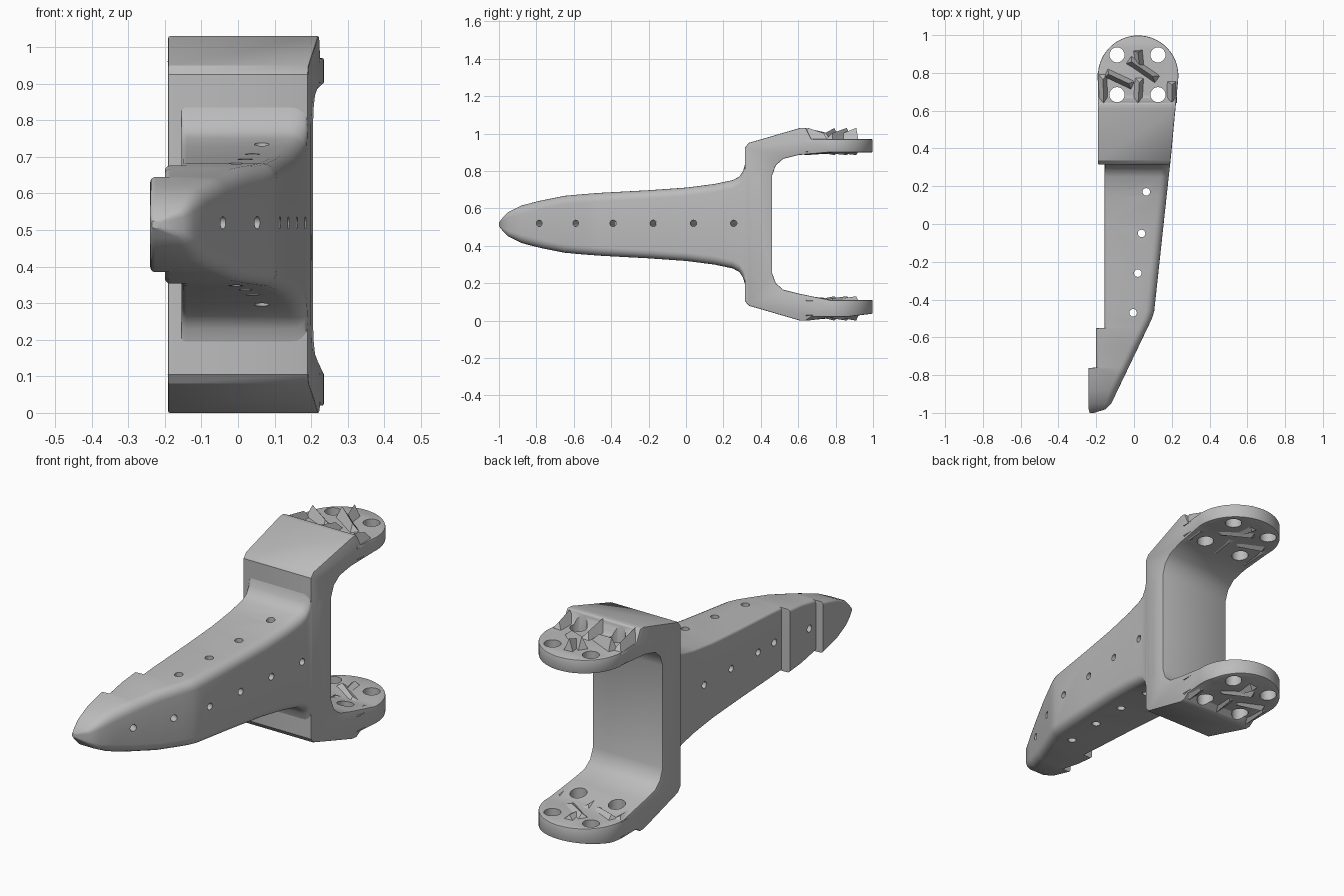
import bpy, bmesh, math
from mathutils import Vector, Matrix

cube = bpy.data.objects.get("Cube")
if cube:
    bpy.data.objects.remove(cube, do_unlink=True)

MID = 0.515  # height of the mirror plane

grey = bpy.data.materials.new("plain_grey")
grey.use_nodes = True
grey.diffuse_color = (0.5, 0.5, 0.5, 1)
grey.node_tree.nodes["Principled BSDF"].inputs["Base Color"].default_value = (0.5, 0.5, 0.5, 1)


def make(name, bm):
    bmesh.ops.recalc_face_normals(bm, faces=bm.faces)
    mesh = bpy.data.meshes.new(name)
    bm.to_mesh(mesh)
    bm.free()
    mesh.materials.append(grey)
    obj = bpy.data.objects.new(name, mesh)
    bpy.context.collection.objects.link(obj)
    return obj


def select(obj):
    bpy.ops.object.select_all(action='DESELECT')
    obj.select_set(True)
    bpy.context.view_layer.objects.active = obj


def combine(obj, cutter, operation):
    select(obj)
    mod = obj.modifiers.new("cut", 'BOOLEAN')
    mod.operation, mod.object, mod.solver = operation, cutter, 'EXACT'
    bpy.ops.object.modifier_apply(modifier=mod.name)
    bpy.data.objects.remove(cutter, do_unlink=True)


def prism(name, points, depth):
    bm = bmesh.new()
    face = bm.faces.new([bm.verts.new(p) for p in points])
    ext = bmesh.ops.extrude_face_region(bm, geom=[face])
    moved = [v for v in ext["geom"] if isinstance(v, bmesh.types.BMVert)]
    bmesh.ops.translate(bm, verts=moved, vec=depth)
    return make(name, bm)


def drills(holes):
    """Cylinders given as (centre, direction, radius)."""
    bm = bmesh.new()
    for centre, direction, radius in holes:
        turn = Vector(direction).to_track_quat('Z', 'Y').to_matrix().to_4x4()
        bmesh.ops.create_cone(bm, cap_ends=True, segments=20, radius1=radius, radius2=radius,
                              depth=2.4, matrix=Matrix.Translation(centre) @ turn)
    return make("drills", bm)


# Tapered beam: lofted rounded sections
def right_edge(y):
    return min(0.105 + 0.108 * (y + 0.48), -0.12 + 0.479 * (y + 0.95))


def section(y, x0, x1, half):
    ring = []
    big = min(0.045, 0.45 * half, 0.45 * (x1 - x0))
    small = min(0.014, big)
    corners = [(x1, 1, big, 0), (x0, 1, small, 90), (x0, -1, small, 180), (x1, -1, big, 270)]
    for x, up, r, start in corners:
        side = -1 if x == x1 else 1
        for i in range(6):
            a = math.radians(start + 18 * i)
            ring.append((x + side * r + r * math.cos(a), y, MID + up * (half - r) + r * math.sin(a)))
    return ring


stations = [(-0.95, -0.24, 0.065), (-0.88, -0.24, 0.1), (-0.8, -0.24, 0.121),
            (-0.762, -0.24, 0.13), (-0.76, -0.2, 0.13), (-0.65, -0.2, 0.152),
            (-0.552, -0.2, 0.161), (-0.55, -0.155, 0.161), (-0.5, -0.155, 0.165),
            (-0.46, -0.155, 0.168), (-0.2, -0.155, 0.182), (0, -0.155, 0.196),
            (0.15, -0.155, 0.215), (0.25, -0.155, 0.236), (0.285, -0.155, 0.255),
            (0.305, -0.155, 0.285), (0.315, -0.155, 0.32), (0.4, -0.155, 0.32)]
sections = [section(-1, -0.235, -0.21, 0.01), section(-0.98, -0.24, -0.15, 0.035)]
sections += [section(y, x0, right_edge(y), half) for y, x0, half in stations]
bm = bmesh.new()
rings = [[bm.verts.new(p) for p in ring] for ring in sections]
for a, b in zip(rings, rings[1:]):
    for i in range(len(a)):
        j = (i + 1) % len(a)
        bm.faces.new((a[i], a[j], b[j], b[i]))
bm.faces.new(rings[0])
bm.faces.new(rings[-1])
beam = make("beam", bm)

# Beam holes: upright ones, and cross ones square to the tapered side
holes = [((x, y, MID), (0, 0, 1), 0.02)
         for x, y in [(0.065, 0.17), (0.04, -0.05), (0.02, -0.26), (-0.005, -0.47)]]
for y in (-0.785, -0.59, -0.39, -0.175, 0.04, 0.255):
    slope = 0.479 if y < -0.48 else 0.108
    holes.append(((right_edge(y), y, MID + 0.005), (1, -slope, 0), 0.017))
combine(beam, drills(holes), 'DIFFERENCE')

# Fork: side profile trimmed by the plan outline
inner = [(1.02, 0.9), (0.77, 0.9), (0.6, 0.885), (0.52, 0.865), (0.48, 0.83), (0.46, 0.775)]
upper = [(0.315, 0.925), (0.335, 0.95), (0.61, 1.03), (0.64, 1.03), (0.67, 0.97), (1.02, 0.97)] + inner
lower_outer = [(0.315, 0.925), (0.335, 0.95), (0.61, 1.03), (0.64, 1.03), (0.67, 1.01),
               (0.86, 1.01), (1.02, 0.99)]
lower = [(y, 2 * MID - z) for y, z in reversed(lower_outer + [(1.02, 0.92), (0.77, 0.92)] + inner[2:])]
fork = prism("fork", [(-0.3, y, z) for y, z in upper + lower], (0.6, 0, 0))
plan = [(-0.191, 0.25), (0.185, 0.25), (0.192, 0.32)]
plan += [(0.022 + 0.213 * math.cos(math.radians(a)), 0.785 + 0.213 * math.sin(math.radians(a)))
         for a in range(-6, 181, 6)]
combine(fork, prism("plan", [(x, y, -0.2) for x, y in plan], (0, 0, 1.5)), 'INTERSECT')
bevel = fork.modifiers.new("soft_edges", 'BEVEL')
bevel.width, bevel.segments = 0.012, 2
bevel.limit_method, bevel.angle_limit = 'ANGLE', math.radians(50)
select(fork)
bpy.ops.object.modifier_apply(modifier=bevel.name)

# Mounting holes through both pads
mounts = [((x, y, MID), (0, 0, 1), 0.04) for x in (-0.09, 0.127) for y in (0.685, 0.895)]
combine(fork, drills(mounts), 'DIFFERENCE')

# Jagged ridges on the pads
ridges = [((-0.16, 0.62), (-0.165, 0.8)), ((0.2, 0.64), (0.2, 0.76)),
          ((-0.03, 0.87), (0.13, 0.76)), ((-0.15, 0.8), (0.0, 0.73)),
          ((0.02, 0.62), (0.03, 0.78)), ((0.02, 0.92), (0.03, 0.82))]


def ridge_set(name, base, height):
    bm = bmesh.new()
    for a, b in ridges:
        a, b = Vector((*a, base)), Vector((*b, base))
        across = (b - a).normalized().cross(Vector((0, 0, 1))) * 0.028
        points = [a - across, a + across, b + across, b - across,
                  a.lerp(b, 0.1) + Vector((0, 0, height)), a.lerp(b, 0.8) + Vector((0, 0, height * 0.6))]
        v = [bm.verts.new(p) for p in points]
        for f in ((3, 2, 1, 0), (0, 1, 4), (1, 2, 5, 4), (2, 3, 5), (3, 0, 4, 5)):
            bm.faces.new([v[i] for i in f])
    return make(name, bm)


ridge_set("upper_pad_ridges", 0.96, 0.07)
ridge_set("lower_pad_ridges", 0.03, -0.03)
ridge_set("upper_pad_inner_ridges", 0.905, -0.02)
ridge_set("lower_pad_inner_ridges", 0.105, 0.025)

for obj in (beam, fork):
    select(obj)
    bpy.ops.object.shade_smooth_by_angle(angle=math.radians(32))
